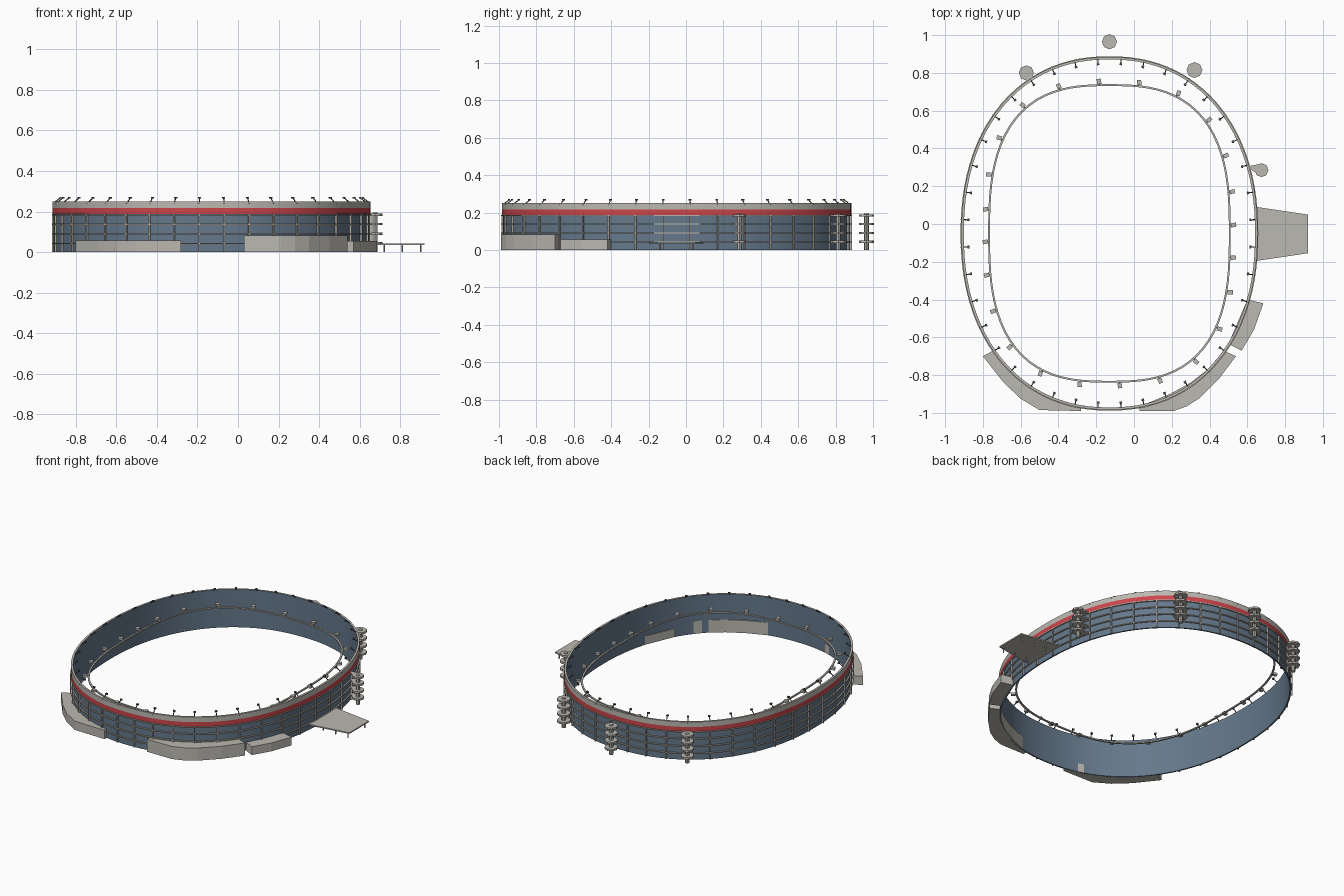
import bpy, bmesh, math
from mathutils import Vector, Matrix

if "Cube" in bpy.data.objects:
    bpy.data.objects.remove(bpy.data.objects["Cube"])


def material(name, rgb):
    m = bpy.data.materials.new(name)
    m.use_nodes = True
    m.diffuse_color = (*rgb, 1)
    m.node_tree.nodes["Principled BSDF"].inputs["Base Color"].default_value = (*rgb, 1)
    return m


BLUE = material("blue glass", (0.13, 0.19, 0.26))
GREY = material("warm grey", (0.50, 0.48, 0.44))
RED = material("red", (0.60, 0.06, 0.07))
DARK = material("dark grey", (0.10, 0.10, 0.10))
BEIGE = material("pale beige", (0.50, 0.46, 0.40))

CX, CY = -0.13, -0.05
OUTER = (0.78, 0.93, 2.2)
INNER = (0.637, 0.785, 2.75)
LEVELS = (0.043, 0.09, 0.138, 0.184)
TAU = math.tau


def finish(name, bm, mats, smooth=False):
    bmesh.ops.recalc_face_normals(bm, faces=bm.faces)
    me = bpy.data.meshes.new(name)
    bm.to_mesh(me)
    bm.free()
    for m in mats:
        me.materials.append(m)
    ob = bpy.data.objects.new(name, me)
    bpy.context.collection.objects.link(ob)
    if smooth:
        bpy.ops.object.select_all(action='DESELECT')
        ob.select_set(True)
        bpy.context.view_layer.objects.active = ob
        bpy.ops.object.shade_smooth_by_angle(angle=math.radians(30))
    return ob


def oval(shape, t, off=0.0, z=0.0):
    """Point on a rounded oval, pushed outward by off."""
    a, b, n = shape
    c, s = math.cos(t), math.sin(t)
    r = (abs(c) ** n + abs(s) ** n) ** (-1 / n)
    return Vector((CX + (a + off) * r * c, CY + (b + off) * r * s, z))


def ring(name, shape, profile, mats, strips=None, seg=96):
    """Closed (offset, z) profile swept round the oval."""
    bm = bmesh.new()
    rows = [[bm.verts.new(oval(shape, TAU * i / seg, o, z)) for o, z in profile]
            for i in range(seg)]
    k = len(profile)
    for i in range(seg):
        p, q = rows[i], rows[(i + 1) % seg]
        for j in range(k):
            f = bm.faces.new((p[j], q[j], q[(j + 1) % k], p[(j + 1) % k]))
            f.material_index = strips[j] if strips else 0
    return finish(name, bm, mats, True)


def add_box(bm, centre, size, angle=0.0, mat=0):
    mtx = (Matrix.Translation(centre) @ Matrix.Rotation(angle, 4, 'Z')
           @ Matrix.Diagonal((*size, 1)))
    for v in bmesh.ops.create_cube(bm, size=1, matrix=mtx)["verts"]:
        for f in v.link_faces:
            f.material_index = mat


def add_rod(bm, p, q, r, sides=5):
    d = q - p
    mtx = Matrix.Translation((p + q) / 2) @ d.to_track_quat('Z', 'Y').to_matrix().to_4x4()
    bmesh.ops.create_cone(bm, cap_ends=True, segments=sides, radius1=r, radius2=r,
                          depth=d.length, matrix=mtx)


def add_slab(bm, outline, z0, z1):
    low = [bm.verts.new((x, y, z0)) for x, y in outline]
    top = [bm.verts.new((x, y, z1)) for x, y in outline]
    bm.faces.new(low)
    bm.faces.new(top)
    for i in range(len(low)):
        j = (i + 1) % len(low)
        bm.faces.new((low[i], low[j], top[j], top[i]))


# Outer wall with red and grey bands
ring("outer_wall", OUTER,
     [(0, 0), (0, 0.188), (0.004, 0.188), (0.004, 0.217), (0.004, 0.25),
      (-0.009, 0.25), (-0.009, 0)],
     [BLUE, GREY, RED], [0, 2, 2, 1, 1, 0, 0])

# Horizontal rails round the facade
for i, z in enumerate(LEVELS):
    ring(f"facade_rail_{i + 1}", OUTER,
         [(-0.001, z - 0.003), (0.008, z - 0.003), (0.008, z + 0.003), (-0.001, z + 0.003)],
         [BEIGE])

# Facade posts and rim floodlights share one spacing
posts, lights = bmesh.new(), bmesh.new()
COUNT = 40
for i in range(COUNT):
    t = TAU * (i + 0.5) / COUNT
    p = oval(OUTER, t, 0.003)
    tan = oval(OUTER, t + 0.01) - oval(OUTER, t - 0.01)
    ang = math.atan2(tan.y, tan.x)
    inward = Vector((-tan.y, tan.x, 0)).normalized()
    add_box(posts, p + Vector((0, 0, 0.094)), (0.007, 0.012, 0.188), ang)
    foot = p + Vector((0, 0, 0.24))
    head = p + inward * 0.036 + Vector((0, 0, 0.268))
    add_rod(lights, foot, head, 0.003)
    add_box(lights, head, (0.014, 0.01, 0.009), ang)
finish("facade_posts", posts, [BEIGE])
finish("rim_floodlights", lights, [DARK])

# Inner ring and its small boxes
ring("inner_ring", INNER,
     [(-0.005, 0.171), (0.005, 0.171), (0.005, 0.179), (-0.005, 0.179)], [GREY])
boxes = bmesh.new()
for i in range(24):
    want = TAU * i / 24 + 0.068
    t = math.atan2(math.sin(want) / INNER[1], math.cos(want) / INNER[0])
    tan = oval(INNER, t + 0.01) - oval(INNER, t - 0.01)
    ang = math.atan2(tan.y, tan.x)
    p = oval(INNER, t, 0.02, 0.186)
    add_box(boxes, p, (0.022, 0.028, 0.014), ang + 0.15)
    add_rod(boxes, oval(INNER, t, 0, 0.175), p, 0.003)
finish("inner_ring_boxes", boxes, [GREY])

# Low buildings at the foot of the wall
buildings = {
    "front_left_building": (0.083, [
        (0.03, -0.99), (0.21, -0.99), (0.28, -0.965), (0.35, -0.92), (0.45, -0.82),
        (0.54, -0.70), (0.475, -0.672), (0.39, -0.77), (0.30, -0.84), (0.19, -0.90),
        (0.03, -0.965)]),
    "side_building": (0.055, [
        (0.60, -0.40), (0.50, -0.635), (0.57, -0.67), (0.635, -0.56), (0.685, -0.42)]),
    "front_right_building": (0.058, [
        (-0.28, -0.99), (-0.50, -0.985), (-0.60, -0.925), (-0.69, -0.84), (-0.80, -0.70),
        (-0.745, -0.67), (-0.66, -0.78), (-0.57, -0.85), (-0.46, -0.91), (-0.28, -0.965)]),
}
for name, (height, outline) in buildings.items():
    bm = bmesh.new()
    add_slab(bm, outline, 0, height)
    finish(name, bm, [GREY])

# Side entrance deck on thin legs
bm = bmesh.new()
add_slab(bm, [(0.65, -0.195), (0.92, -0.155), (0.92, 0.05), (0.65, 0.09)], 0.036, 0.044)
for x in (0.72, 0.81, 0.90):
    for y in (-0.14, 0.035):
        add_rod(bm, Vector((x, y, 0)), Vector((x, y, 0.038)), 0.004, 6)
finish("entrance_deck", bm, [GREY])

# Stair towers: a column with a landing on each level
towers = [(-0.13, 0.965, 0.04), (-0.57, 0.80, 0.04), (0.32, 0.815, 0.042), (0.675, 0.285, 0.037)]
for i, (x, y, r) in enumerate(towers):
    bm = bmesh.new()
    add_rod(bm, Vector((x, y, 0)), Vector((x, y, 0.195)), 0.013, 8)
    for z in LEVELS:
        add_rod(bm, Vector((x, y, z - 0.005)), Vector((x, y, z + 0.007)), r, 8)
    if i == 3:
        for z in LEVELS:
            add_slab(bm, [(0.60, 0.305), (0.67, 0.25), (0.67, 0.318)], z - 0.004, z + 0.006)
    finish(f"stair_tower_{i + 1}", bm, [GREY])
